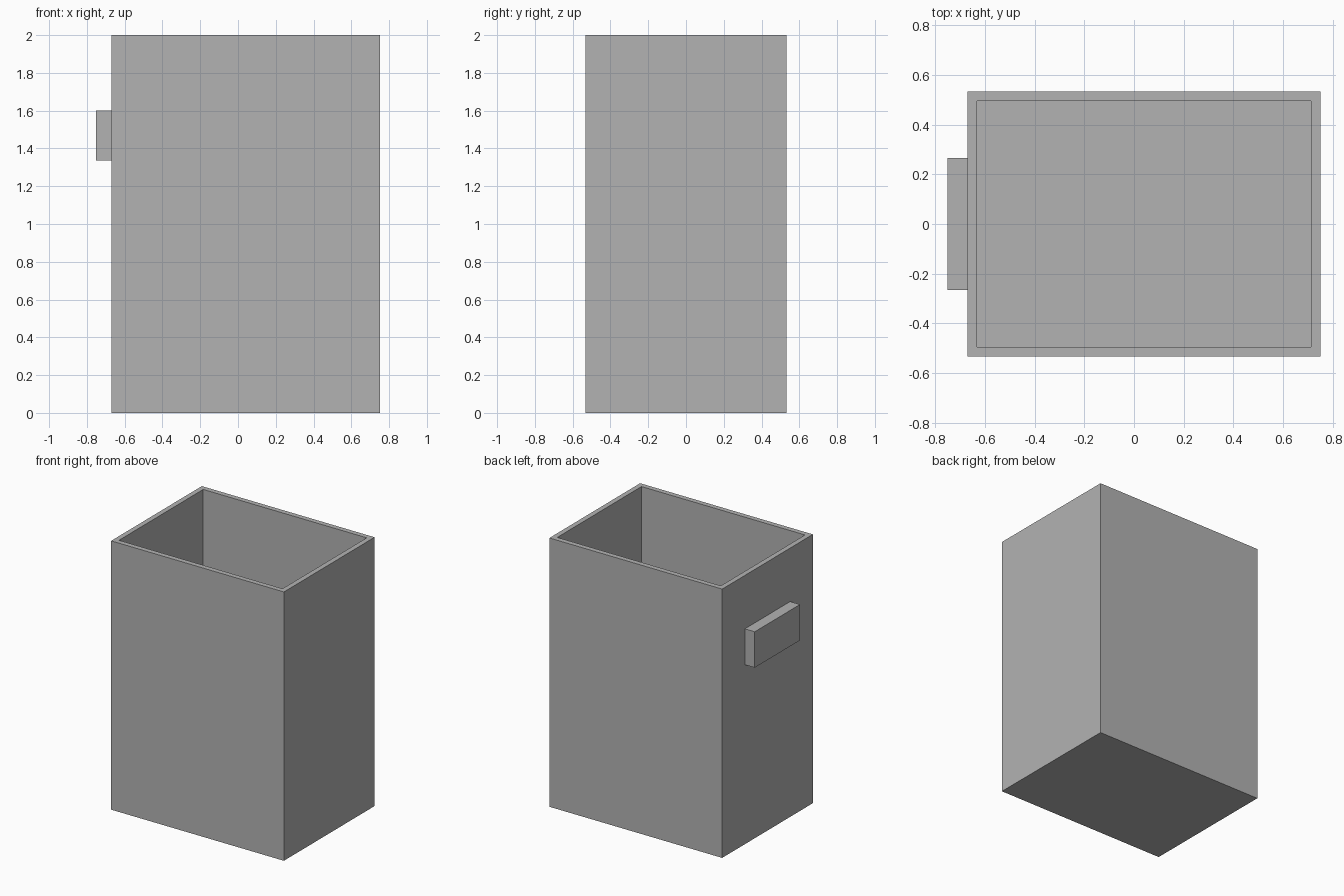
import bpy
import bmesh
from mathutils import Matrix, Vector

cube = bpy.data.objects.get("Cube")
if cube:
    bpy.data.objects.remove(cube, do_unlink=True)

WALL = 0.038
BODY_LOW, BODY_HIGH = Vector((-0.671, -0.533, 0)), Vector((0.751, 0.533, 2))

grey = bpy.data.materials.new("plain grey")
grey.use_nodes = True
colour = (0.45, 0.45, 0.45, 1)
grey.diffuse_color = colour
grey.node_tree.nodes["Principled BSDF"].inputs["Base Color"].default_value = colour


def box_mesh(low, high):
    """Box spanning two opposite corners."""
    bm = bmesh.new()
    place = Matrix.Translation((low + high) / 2) @ Matrix.Diagonal((*(high - low), 1))
    bmesh.ops.create_cube(bm, size=1, matrix=place)
    return bm


def add_object(name, bm):
    mesh = bpy.data.meshes.new(name)
    bm.to_mesh(mesh)
    bm.free()
    mesh.materials.append(grey)
    obj = bpy.data.objects.new(name, mesh)
    bpy.context.collection.objects.link(obj)
    return obj


# Open-topped container: inset the rim, then push the opening down to the floor
bm = box_mesh(BODY_LOW, BODY_HIGH)
bm.normal_update()
opening = max(bm.faces, key=lambda f: f.normal.z)
bmesh.ops.inset_region(bm, faces=[opening], thickness=WALL, use_even_offset=True)
inner = bmesh.ops.extrude_discrete_faces(bm, faces=[opening])["faces"][0]
bmesh.ops.translate(bm, verts=inner.verts, vec=(0, 0, WALL - BODY_HIGH.z))
bmesh.ops.recalc_face_normals(bm, faces=bm.faces)
add_object("container", bm)

# Block handle on one end wall
add_object("handle", box_mesh(Vector((-0.752, -0.266, 1.335)),
                              Vector((BODY_LOW.x, 0.266, 1.602))))
